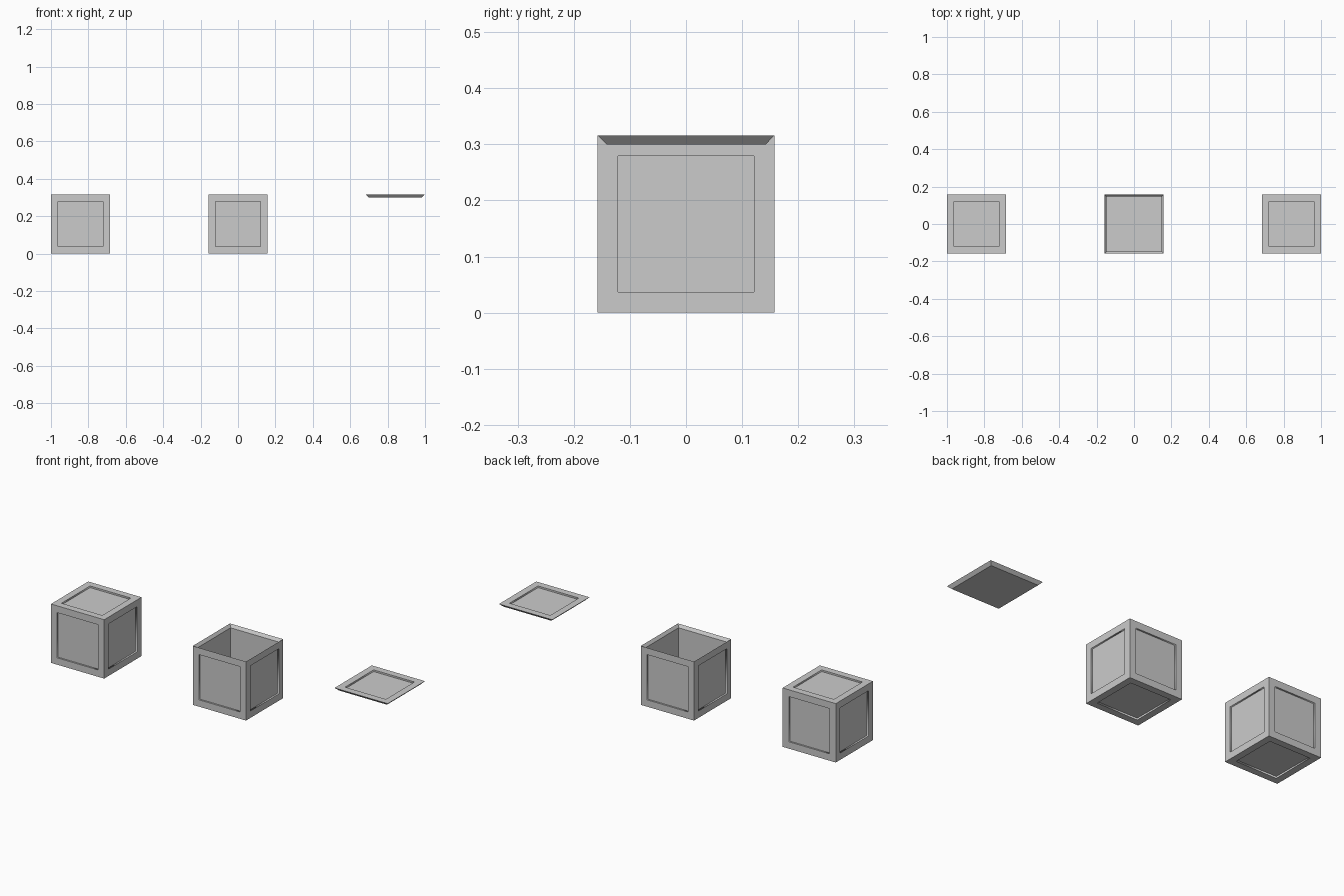
import bpy, bmesh
from mathutils import Vector

if "Cube" in bpy.data.objects:
    bpy.data.objects.remove(bpy.data.objects["Cube"])

S = 0.316      # crate edge length
W = 0.016      # wall thickness
FRAME = 0.052  # frame width around each panel
DEPTH = 0.009  # panel recess
X = 1 - S / 2  # offset of the side pieces


def recess(bm, faces):
    """Sink a square panel into each face, sharp at the panel rim only."""
    for f in faces:
        bmesh.ops.inset_individual(bm, faces=[f], thickness=FRAME)
        n = f.normal.copy()
        ret = bmesh.ops.extrude_discrete_faces(bm, faces=[f])
        panel = ret["faces"][0]
        bmesh.ops.translate(bm, verts=panel.verts[:], vec=-n * DEPTH)
        for e in panel.edges:
            e.smooth = False


def cube(z0, z1):
    bm = bmesh.new()
    bmesh.ops.create_cube(bm, size=1)
    for v in bm.verts:
        v.co = Vector((v.co.x * S, v.co.y * S, z1 if v.co.z > 0 else z0))
    for e in bm.edges:
        e.smooth = False
    bm.normal_update()
    return bm


def top_face(bm):
    return max(bm.faces, key=lambda f: f.normal.z)


def finish(bm, name, x):
    bm.normal_update()
    for f in bm.faces:
        f.smooth = True
    me = bpy.data.meshes.new(name)
    bm.to_mesh(me)
    bm.free()
    ob = bpy.data.objects.new(name, me)
    ob.location.x = x
    bpy.context.collection.objects.link(ob)


# closed crate: panels on all six sides
bm = cube(0, S)
recess(bm, list(bm.faces))
finish(bm, "closed_crate", -X)

# open crate: five panelled sides, mitred rim and a hollow inside
bm = cube(0, S)
top = top_face(bm)
sides = [f for f in bm.faces if f is not top]
bmesh.ops.inset_individual(bm, faces=[top], thickness=W, depth=-W)
for e in top.edges:
    e.smooth = False
for f in bm.faces:
    if f not in sides and f is not top:
        for e in f.edges:
            e.smooth = False
floor = bmesh.ops.extrude_discrete_faces(bm, faces=[top])["faces"][0]
for v in floor.verts:
    v.co.z = W
    for e in v.link_edges:
        e.smooth = False
recess(bm, sides)
finish(bm, "open_crate", 0)

# lid: mitred edges, panel on top, flat underneath
bm = cube(S - W, S)
for v in bm.verts:
    if v.co.z < S - W / 2:
        v.co.x *= (S - 2 * W) / S
        v.co.y *= (S - 2 * W) / S
bm.normal_update()
recess(bm, [top_face(bm)])
finish(bm, "crate_lid", X)
